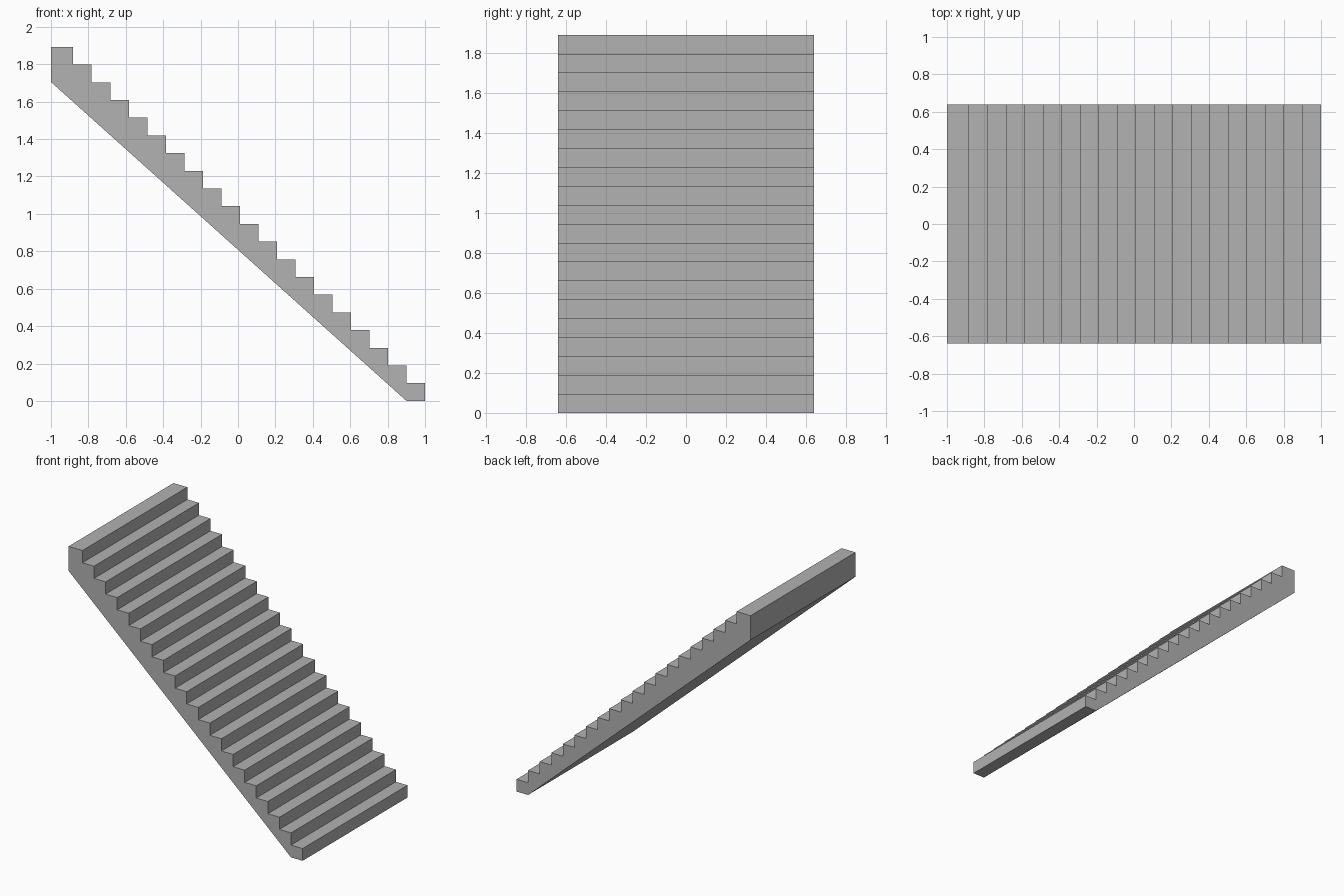
import bpy
import bmesh

default_cube = bpy.data.objects.get("Cube")
if default_cube:
    bpy.data.objects.remove(default_cube, do_unlink=True)

STEPS = 20
HEIGHT = 1.893
RISE = HEIGHT / STEPS
TREAD = 0.099
HALF_WIDTH = 0.64

# Plain grey concrete
concrete = bpy.data.materials.new("grey concrete")
concrete.use_nodes = True
grey = (0.445, 0.445, 0.445, 1.0)
concrete.diffuse_color = grey
concrete.node_tree.nodes["Principled BSDF"].inputs["Base Color"].default_value = grey

# Side profile: sloping soffit, then the steps climbing towards -x
profile = [(-1.0, 1.705), (0.901, 0.0)]
for i in range(STEPS):
    x = 1.0 - i * TREAD
    profile += [(x, i * RISE), (x, (i + 1) * RISE)]
profile.append((-1.0, HEIGHT))

# Extrude the profile across the full width of the flight
bm = bmesh.new()
side = bm.faces.new([bm.verts.new((x, -HALF_WIDTH, z)) for x, z in profile])
extruded = bmesh.ops.extrude_face_region(bm, geom=[side])["geom"]
far_verts = [v for v in extruded if isinstance(v, bmesh.types.BMVert)]
bmesh.ops.translate(bm, verts=far_verts, vec=(0, 2 * HALF_WIDTH, 0))
bmesh.ops.recalc_face_normals(bm, faces=bm.faces)

mesh = bpy.data.meshes.new("stair_flight")
bm.to_mesh(mesh)
bm.free()
mesh.materials.append(concrete)
stairs = bpy.data.objects.new("stair_flight", mesh)
bpy.context.collection.objects.link(stairs)
